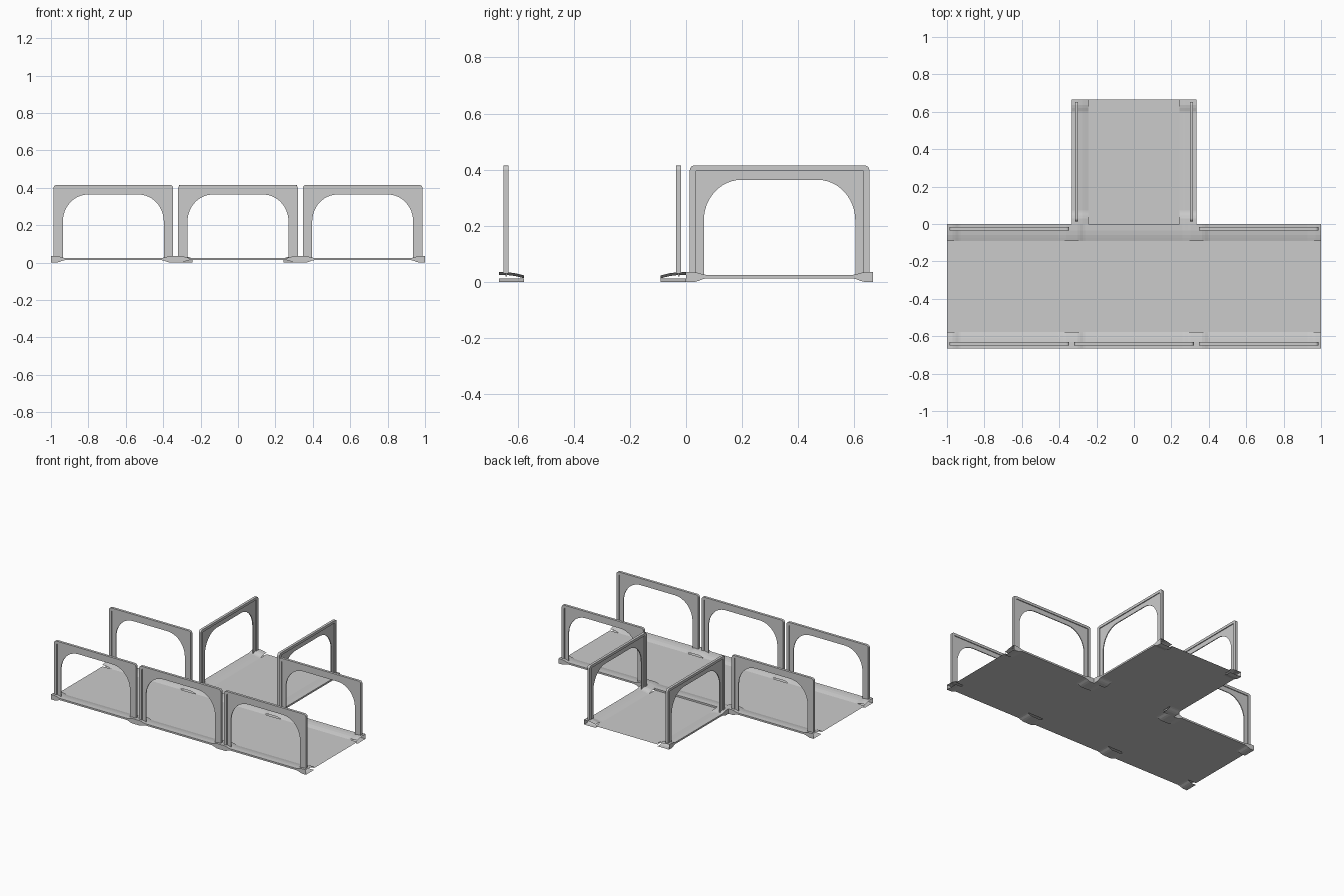
import bpy, bmesh
from math import sin, cos, pi

if "Cube" in bpy.data.objects:
    bpy.data.objects.remove(bpy.data.objects["Cube"])

T = 2 / 3        # tile size
H = T / 2        # half tile
INSET = 0.026    # wall centre line, measured in from the tile edge
FLOOR = 0.013


def new_object(name, bm, loc, rot):
    bmesh.ops.recalc_face_normals(bm, faces=bm.faces)
    me = bpy.data.meshes.new(name)
    bm.to_mesh(me)
    bm.free()
    ob = bpy.data.objects.new(name, me)
    ob.location = loc
    ob.rotation_euler = (0, 0, rot)
    bpy.context.collection.objects.link(ob)
    return ob


def prism(name, outline, depth, loc, rot):
    """Extrude an upright x-z outline along y, centred on the wall line."""
    bm = bmesh.new()
    f = bm.faces.new([bm.verts.new((x, INSET - depth / 2, z)) for x, z in outline])
    r = bmesh.ops.extrude_face_region(bm, geom=[f])
    vs = [e for e in r["geom"] if isinstance(e, bmesh.types.BMVert)]
    bmesh.ops.translate(bm, verts=vs, vec=(0, depth, 0))
    return new_object(name, bm, loc, rot)


def arch(half, bottom, top, rx, rz, n):
    """Left foot, over rounded corners, to right foot."""
    pts = [(half - rx + rx * cos(a), top - rz + rz * sin(a))
           for a in [pi / 2 * i / n for i in range(n + 1)]]
    right = [(half, bottom)] + pts
    return [(-x, z) for x, z in right] + right[::-1]


def base_rail(loc, rot):
    """Open shell: raised blocks at both ends, thin ramp to the floor between."""
    right = [(0.26, 0.0), (0.272, 0.2), (0.288, 0.7), (0.303, 1.0), (H, 1.0)]
    stations = [(-u, k) for u, k in right[::-1]] + right
    slope = [(0.09, 0.012), (0.075, 0.008), (0.058, 0.004), (0.035, 0.001), (0, 0)]
    bm = bmesh.new()
    rows = []
    for u, k in stations:
        top = 0.025 + 0.010 * k
        low = FLOOR * (1 - k)
        row = [bm.verts.new((u, v, top - d)) for v, d in slope]
        row += [bm.verts.new((u, 0, low)), bm.verts.new((u, 0.09, low))]
        rows.append(row)
    for a, b in zip(rows, rows[1:]):
        for i in range(len(a) - 1):
            bm.faces.new((a[i], a[i + 1], b[i + 1], b[i]))
    return new_object("base_rail", bm, loc, rot)


def wall(loc, rot):
    base_rail(loc, rot)
    # raised outer rim
    rim = arch(0.32, 0.03, 0.415, 0.016, 0.016, 4)
    rim += arch(0.30, 0.03, 0.397, 0.004, 0.004, 1)[::-1]
    prism("wall_rim", rim, 0.018, loc, rot)
    # recessed panel with the arched opening
    panel = arch(0.302, 0.02, 0.399, 0.004, 0.004, 1)
    panel += arch(0.27, 0.02, 0.364, 0.135, 0.145, 12)[::-1]
    prism("wall_panel", panel, 0.006, loc, rot)


def floor(x0, x1, y0, y1):
    bm = bmesh.new()
    bm.faces.new([bm.verts.new((x, y, FLOOR)) for x, y in
                  ((x0, y0), (x1, y0), (x1, y1), (x0, y1))])
    new_object("floor", bm, (0, 0, 0), 0)


# floors of the corridor and the branch
floor(-1, 1, -T + 0.09, -0.09)
floor(-H + 0.09, H - 0.09, 0, T)

# corridor walls; the middle back side is the open junction
for i in (-1, 0, 1):
    wall((i * T, -T, 0), 0)
    if i:
        wall((i * T, 0, 0), pi)
base_rail((0, 0, 0), pi)

# branch walls
wall((-H, H, 0), -pi / 2)
wall((H, H, 0), pi / 2)
